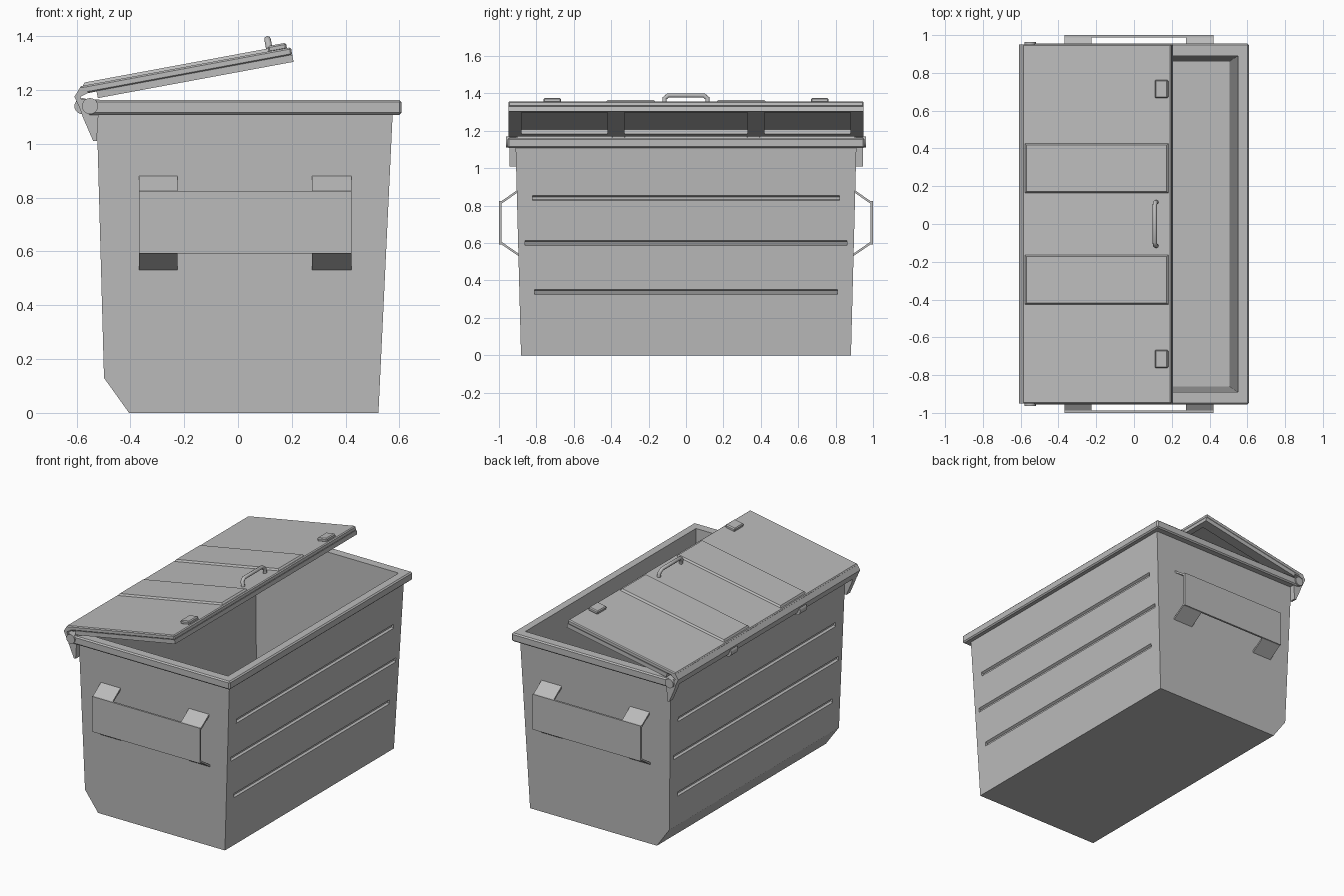
import bpy, bmesh, math
from mathutils import Matrix, Vector

if "Cube" in bpy.data.objects:
    bpy.data.objects.remove(bpy.data.objects["Cube"], do_unlink=True)

GREY = (0.5, 0.5, 0.5, 1)
paint = bpy.data.materials.new("grey paint")
paint.use_nodes = True
paint.diffuse_color = GREY
paint.node_tree.nodes["Principled BSDF"].inputs["Base Color"].default_value = GREY

# Lid frame: origin at the rear top edge, x runs up the slope
LID = Matrix.Translation((-0.59, 0, 1.213)) @ Matrix.Rotation(-math.radians(10.5), 4, "Y")


def finish(name, bm, matrix=None):
    bmesh.ops.recalc_face_normals(bm, faces=bm.faces)
    if matrix:
        bm.transform(matrix)
    mesh = bpy.data.meshes.new(name)
    bm.to_mesh(mesh)
    bm.free()
    mesh.materials.append(paint)
    ob = bpy.data.objects.new(name, mesh)
    bpy.context.collection.objects.link(ob)
    return ob


def prism(name, pts, y0, y1, taper=0.0, matrix=None):
    """Extrude an x-z outline along y; taper widens the ends with height."""
    bm = bmesh.new()
    face = bm.faces.new([bm.verts.new((x, y0, z)) for x, z in pts])
    new = bmesh.ops.extrude_face_region(bm, geom=[face])["geom"]
    for v in new:
        if isinstance(v, bmesh.types.BMVert):
            v.co.y = y1
    for v in bm.verts:
        v.co.y += math.copysign(taper * v.co.z, v.co.y)
    return finish(name, bm, matrix)


def box(name, x0, x1, y0, y1, z0, z1, matrix=None):
    return prism(name, [(x0, z0), (x1, z0), (x1, z1), (x0, z1)], y0, y1, 0, matrix)


def rod(name, x, z, r, y0, y1):
    n = 20
    pts = [(x + r * math.cos(i * math.tau / n), z + r * math.sin(i * math.tau / n)) for i in range(n)]
    return smooth(prism(name, pts, y0, y1))


def smooth(ob):
    bpy.ops.object.select_all(action="DESELECT")
    ob.select_set(True)
    bpy.context.view_layer.objects.active = ob
    bpy.ops.object.shade_smooth_by_angle(angle=math.radians(35))
    return ob


def bevel(ob, width, segments=1):
    mod = ob.modifiers.new("edge", "BEVEL")
    mod.width, mod.segments, mod.limit_method = width, segments, "ANGLE"
    return ob


def cut(ob, cutters):
    for c in cutters:
        mod = ob.modifiers.new("cut", "BOOLEAN")
        mod.operation, mod.object, mod.solver = "DIFFERENCE", c, "EXACT"
    mesh = bpy.data.meshes.new_from_object(ob.evaluated_get(bpy.context.evaluated_depsgraph_get()))
    ob.modifiers.clear()
    ob.data = mesh


# Hollow body with a chamfered rear bottom edge, and its rim
body = prism("body", [(-0.405, 0), (0.522, 0), (0.575, 1.115), (-0.525, 1.115), (-0.498, 0.13)],
             -0.882, 0.882, 0.026)
rim = box("rim", -0.56, 0.608, -0.955, 0.955, 1.108, 1.163)
bevel(rim, 0.008)
cavity = prism("cavity_cutter", [(-0.38, 0.03), (0.505, 0.03), (0.552, 1.2), (-0.495, 1.2), (-0.47, 0.15)],
               -0.86, 0.86, 0.026)

# Pressed grooves along both long sides
grooves = []
for z, half in ((0.84, 0.82), (0.6, 0.86), (0.338, 0.81)):
    for side in (1, -1):
        wall = 0.522 + 0.0475 * z if side > 0 else 0.498 + 0.0275 * (z - 0.13)
        pts = [(wall + 0.02, z - 0.025), (wall - 0.014, z - 0.006),
               (wall - 0.014, z + 0.006), (wall + 0.02, z + 0.025)]
        grooves.append(prism("groove_cutter", [(side * x, h) for x, h in pts], -half, half))
cut(body, [cavity] + grooves)
cut(rim, [cavity])
for c in [cavity] + grooves:
    bpy.data.objects.remove(c, do_unlink=True)

# Lifting pockets on both ends: a plate with bent tabs at its corners
for side, label in ((-1, "front"), (1, "back")):
    y_out, y_in = side * 1.0, side * 0.987
    box(label + "_pocket_plate", -0.368, 0.422, min(y_out, y_in), max(y_out, y_in), 0.592, 0.825)
    for x0, x1 in ((-0.368, -0.225), (0.275, 0.422)):
        for z_plate, z_wall in ((0.815, 0.888), (0.602, 0.53)):
            bm = bmesh.new()
            t = math.copysign(0.014, z_plate - z_wall)
            outline = [(y_out, z_plate), (side * 0.895, z_wall),
                       (side * 0.895, z_wall + t), (y_out, z_plate + t)]
            f = bm.faces.new([bm.verts.new((x0, y, z)) for y, z in outline])
            new = bmesh.ops.extrude_face_region(bm, geom=[f])["geom"]
            bmesh.ops.translate(bm, vec=(x1 - x0, 0, 0),
                                verts=[v for v in new if isinstance(v, bmesh.types.BMVert)])
            finish(label + "_pocket_tab", bm)

# Lid sheet with a frame and two cross bars beneath
bevel(box("lid_sheet", 0, 0.8, -0.95, 0.95, -0.03, 0, LID), 0.006)
for y in (-0.915, -0.375, 0.375, 0.915):
    w = 0.035 if abs(y) > 0.5 else 0.045
    box("lid_cross_bar", 0.06, 0.798, y - w, y + w, -0.055, -0.028, LID)
for x0, x1 in ((0.06, 0.13), (0.765, 0.8)):
    box("lid_long_bar", x0, x1, -0.95, 0.95, -0.055, -0.028, LID)

# Rear flange of the lid
prism("lid_flange", [(-0.585, 1.212), (-0.608, 1.175), (-0.585, 1.125), (-0.57, 1.125),
                     (-0.585, 1.175), (-0.555, 1.19)], -0.95, 0.95)

# Raised lid panels with sloping sides
for side in (-1, 1):
    panel = box("lid_panel", 0.01, 0.79, side * 0.295 - 0.135, side * 0.295 + 0.135, -0.005, 0.011)
    for v in panel.data.vertices:
        if v.co.z > 0:
            v.co.x += 0.012 if v.co.x < 0.4 else -0.012
            v.co.y += 0.012 if v.co.y < side * 0.295 else -0.012
    panel.data.transform(LID)
    # Latch tab near the front edge
    bevel(box("lid_latch", 0.715, 0.785, side * 0.715 - 0.048, side * 0.715 + 0.048, -0.005, 0.02, LID), 0.006)

# Grab handle on the lid
curve = bpy.data.curves.new("lid_handle", "CURVE")
curve.dimensions = "3D"
curve.bevel_depth, curve.bevel_resolution, curve.use_fill_caps = 0.012, 2, True
path = [(-0.115, -0.005), (-0.115, 0.03), (-0.095, 0.046), (0.095, 0.046), (0.115, 0.03), (0.115, -0.005)]
spline = curve.splines.new("POLY")
spline.points.add(len(path) - 1)
for p, (y, z) in zip(spline.points, path):
    p.co = (*(LID @ Vector((0.72, y, z))), 1)
curve.materials.append(paint)
bpy.context.collection.objects.link(bpy.data.objects.new("lid_handle", curve))

# Hinges: end brackets with pins, and knuckles along the rear edge
for side in (-1, 1):
    a, b = sorted((side * 0.905, side * 0.945))
    prism("hinge_bracket", [(-0.6, 1.165), (-0.515, 1.165), (-0.525, 1.01), (-0.538, 1.01), (-0.575, 1.095)], a, b)
    a, b = sorted((side * 0.9, side * 0.963))
    rod("hinge_pin", -0.55, 1.14, 0.03, a, b)
    rod("hinge_knuckle", -0.578, 1.14, 0.03, side * 0.36 - 0.035, side * 0.36 + 0.035)
